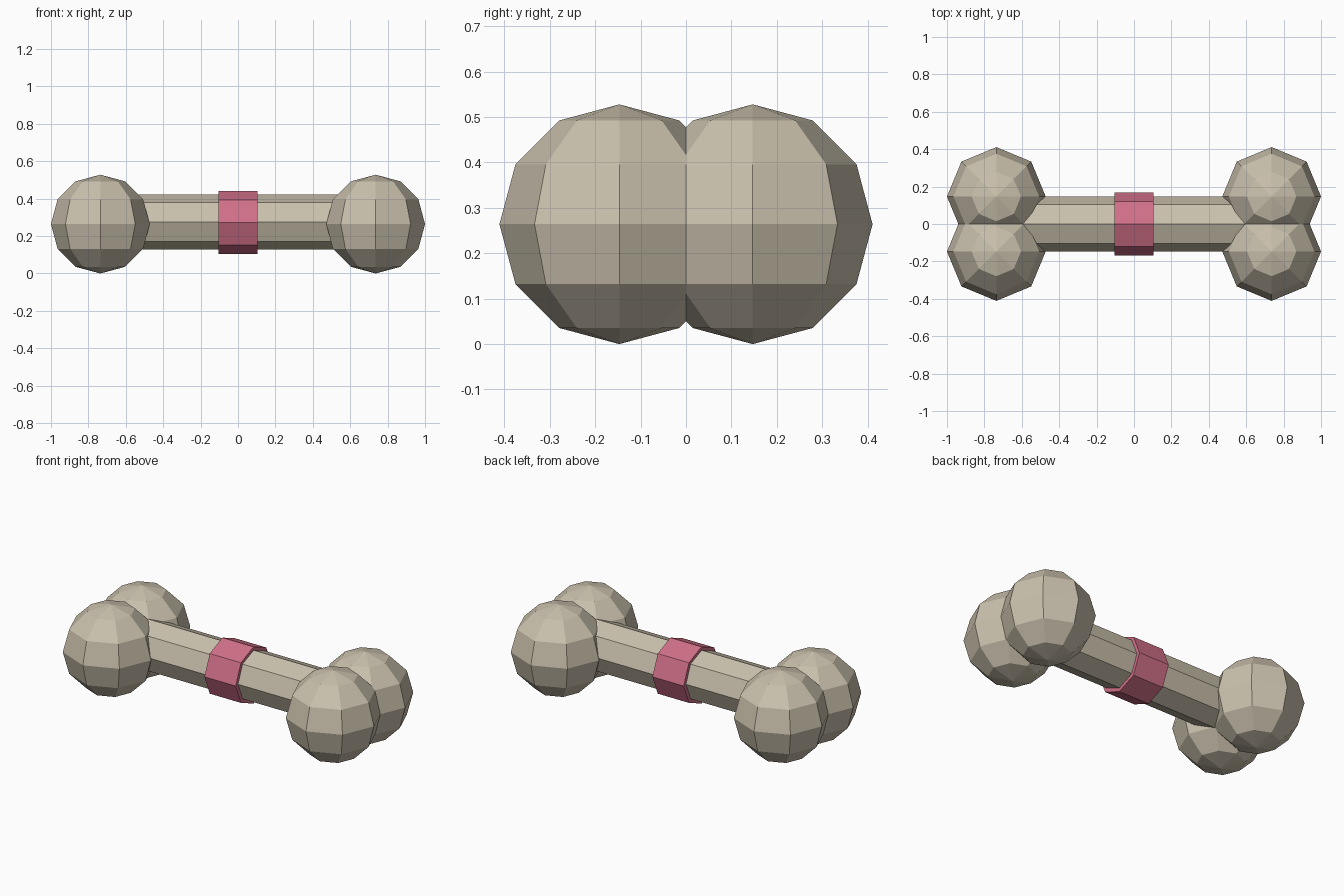
import bpy
import math

cube = bpy.data.objects.get("Cube")
if cube:
    bpy.data.objects.remove(cube, do_unlink=True)


def make_material(name, rgb):
    mat = bpy.data.materials.new(name)
    color = (*rgb, 1.0)
    mat.diffuse_color = color
    mat.use_nodes = True
    mat.node_tree.nodes["Principled BSDF"].inputs["Base Color"].default_value = color
    return mat


def finish(name, mat):
    obj = bpy.context.object
    obj.name = name
    obj.data.name = name
    obj.data.materials.append(mat)
    bpy.ops.object.shade_flat()
    return obj


def octagon_bar(name, radius, length, z, mat):
    """Eight-sided bar lying along x, with an edge on top."""
    bpy.ops.mesh.primitive_cylinder_add(
        vertices=8, radius=radius, depth=length,
        location=(0, 0, z), rotation=(0, math.pi / 2, 0))
    return finish(name, mat)


bone = make_material("bone beige", (0.59, 0.53, 0.415))
pink = make_material("band pink", (0.63, 0.16, 0.245))

# Shaft and the band around its middle
octagon_bar("shaft", 0.147, 1.46, 0.275, bone)
octagon_bar("middle_band", 0.169, 0.206, 0.273, pink)

# Two faceted knobs at each end
for side, sx in (("left", 1), ("right", -1)):
    for place, sy in (("front", -1), ("back", 1)):
        bpy.ops.mesh.primitive_uv_sphere_add(
            segments=8, ring_count=6, radius=0.264,
            location=(sx * 0.736, sy * 0.147, 0.264))
        finish(f"{side}_{place}_knob", bone)
